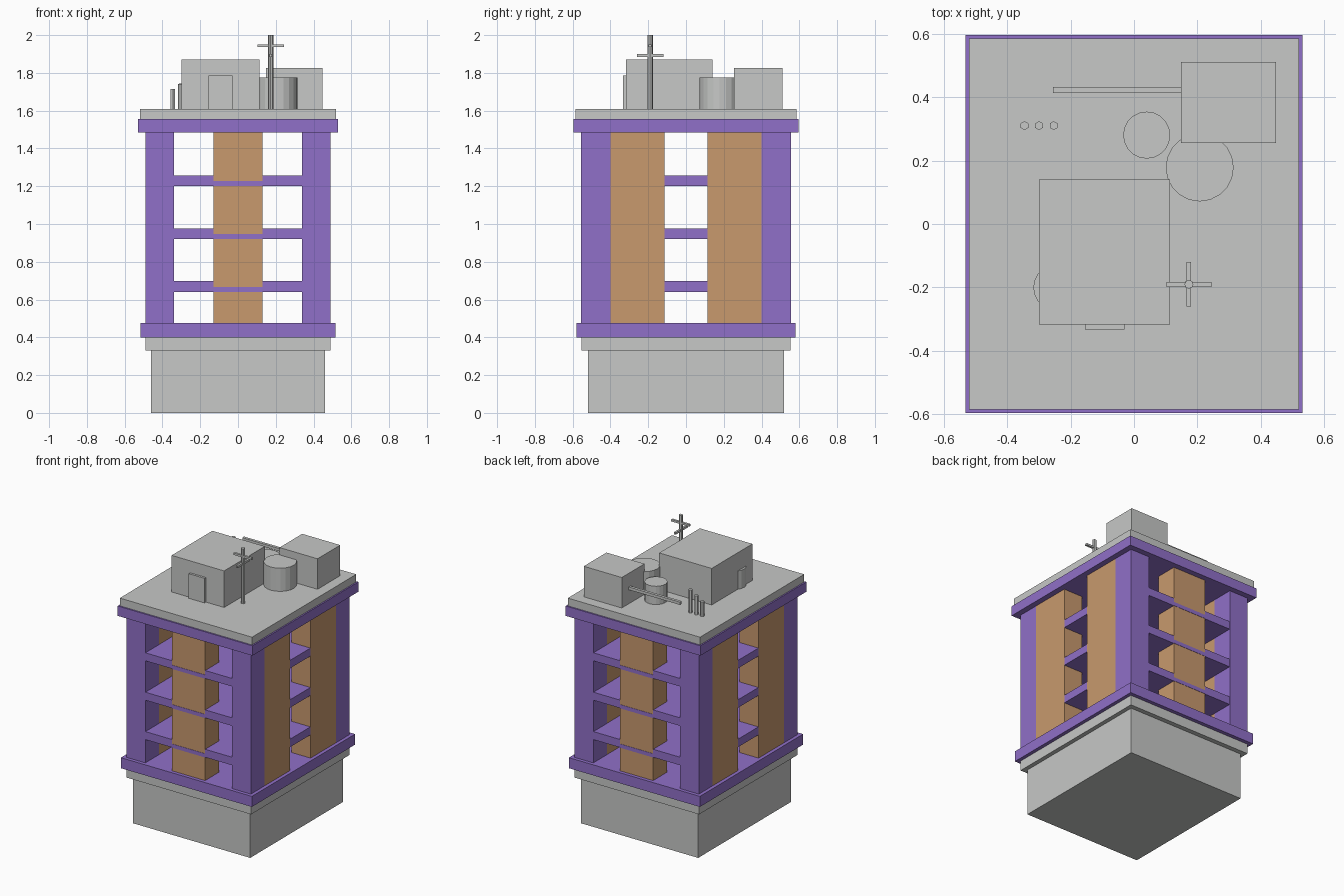
import bpy, bmesh, math

if "Cube" in bpy.data.objects:
    bpy.data.objects.remove(bpy.data.objects["Cube"])


def material(name, rgb):
    m = bpy.data.materials.new(name)
    m.diffuse_color = (*rgb, 1)
    m.use_nodes = True
    m.node_tree.nodes["Principled BSDF"].inputs["Base Color"].default_value = m.diffuse_color
    return m


GREY = material("concrete grey", (0.57, 0.58, 0.57))
PURPLE = material("purple", (0.28, 0.16, 0.58))
TAN = material("tan", (0.58, 0.32, 0.155))


def finish(name, bm, mat):
    mesh = bpy.data.meshes.new(name)
    bm.to_mesh(mesh)
    bm.free()
    mesh.materials.append(mat)
    ob = bpy.data.objects.new(name, mesh)
    bpy.context.collection.objects.link(ob)
    return ob


def box(name, x, y, z, mat):
    """Box from (min, max) ranges on each axis."""
    bm = bmesh.new()
    bmesh.ops.create_cube(bm, size=1)
    for v in bm.verts:
        v.co = [r[0] if c < 0 else r[1] for c, r in zip(v.co, (x, y, z))]
    return finish(name, bm, mat)


def block(name, hx, hy, z0, z1, mat):
    """Centred box."""
    return box(name, (-hx, hx), (-hy, hy), (z0, z1), mat)


def cylinder(name, x, y, r, z0, z1, sides):
    bm = bmesh.new()
    bmesh.ops.create_cone(bm, cap_ends=True, segments=sides,
                          radius1=r, radius2=r, depth=z1 - z0)
    bmesh.ops.translate(bm, vec=(x, y, (z0 + z1) / 2), verts=bm.verts)
    return finish(name, bm, GREY)


def span(s, a, b):
    """Range a..b mirrored by sign s."""
    return (a, b) if s > 0 else (-b, -a)


# Base, ledges and roof slab
block("base", 0.46, 0.52, 0, 0.33, GREY)
block("base_ledge", 0.49, 0.553, 0.33, 0.40, GREY)
block("lower_band", 0.515, 0.58, 0.40, 0.475, PURPLE)
block("upper_band", 0.53, 0.595, 1.485, 1.555, PURPLE)
block("roof_slab", 0.52, 0.585, 1.555, 1.61, GREY)

# Floors between storeys
LOW, HIGH = 0.475, 1.485
FLOORS = (0.64, 0.92, 1.20)
for i, z in enumerate(FLOORS):
    block(f"floor_{i + 1}", 0.489, 0.554, z, z + 0.057, PURPLE)

# Corner posts, side walls and middle columns
for sy in (-1, 1):
    for sx in (-1, 1):
        box("corner_post", span(sx, 0.34, 0.49), span(sy, 0.40, 0.555),
            (LOW, HIGH), PURPLE)
        box("side_wall", span(sx, 0.341, 0.49), span(sy, 0.115, 0.40),
            (LOW, HIGH), TAN)
    box("middle_column", (-0.13, 0.13), span(sy, 0.40, 0.555),
        (LOW, HIGH), TAN)
    # Thin floor lines across the middle columns
    for z in FLOORS:
        box("floor_line", (-0.13, 0.13), span(sy, 0.553, 0.557),
            (z, z + 0.027), PURPLE)

# Rooftop rooms and door
TOP = 1.61
box("stair_room", (-0.30, 0.113), (-0.317, 0.14), (TOP, 1.87), GREY)
box("stair_door", (-0.155, -0.03), (-0.333, -0.317), (TOP, 1.785), GREY)
box("machine_room", (0.148, 0.447), (0.255, 0.51), (TOP, 1.827), GREY)

# Water tanks
cylinder("large_tank", 0.207, 0.178, 0.107, TOP, 1.775, 20)
cylinder("small_tank", 0.04, 0.28, 0.074, TOP, 1.74, 20)
cylinder("wall_tank", -0.243, -0.20, 0.074, TOP, 1.74, 20)

# Vent pipes of rising height, and the long horizontal pipe
for i in range(3):
    cylinder(f"vent_pipe_{i + 1}", -0.345 + 0.046 * i, 0.31, 0.014,
             TOP, 1.715 + 0.03 * i, 6)
box("long_pipe", (-0.255, 0.148), (0.412, 0.432), (1.71, 1.73), GREY)

# Antenna with two crossing bars
cylinder("antenna_pole", 0.173, -0.19, 0.014, TOP, 2.0, 8)
box("antenna_bar_x", (0.102, 0.244), (-0.198, -0.182), (1.936, 1.95), GREY)
box("antenna_bar_y", (0.166, 0.18), (-0.26, -0.12), (1.885, 1.90), GREY)
